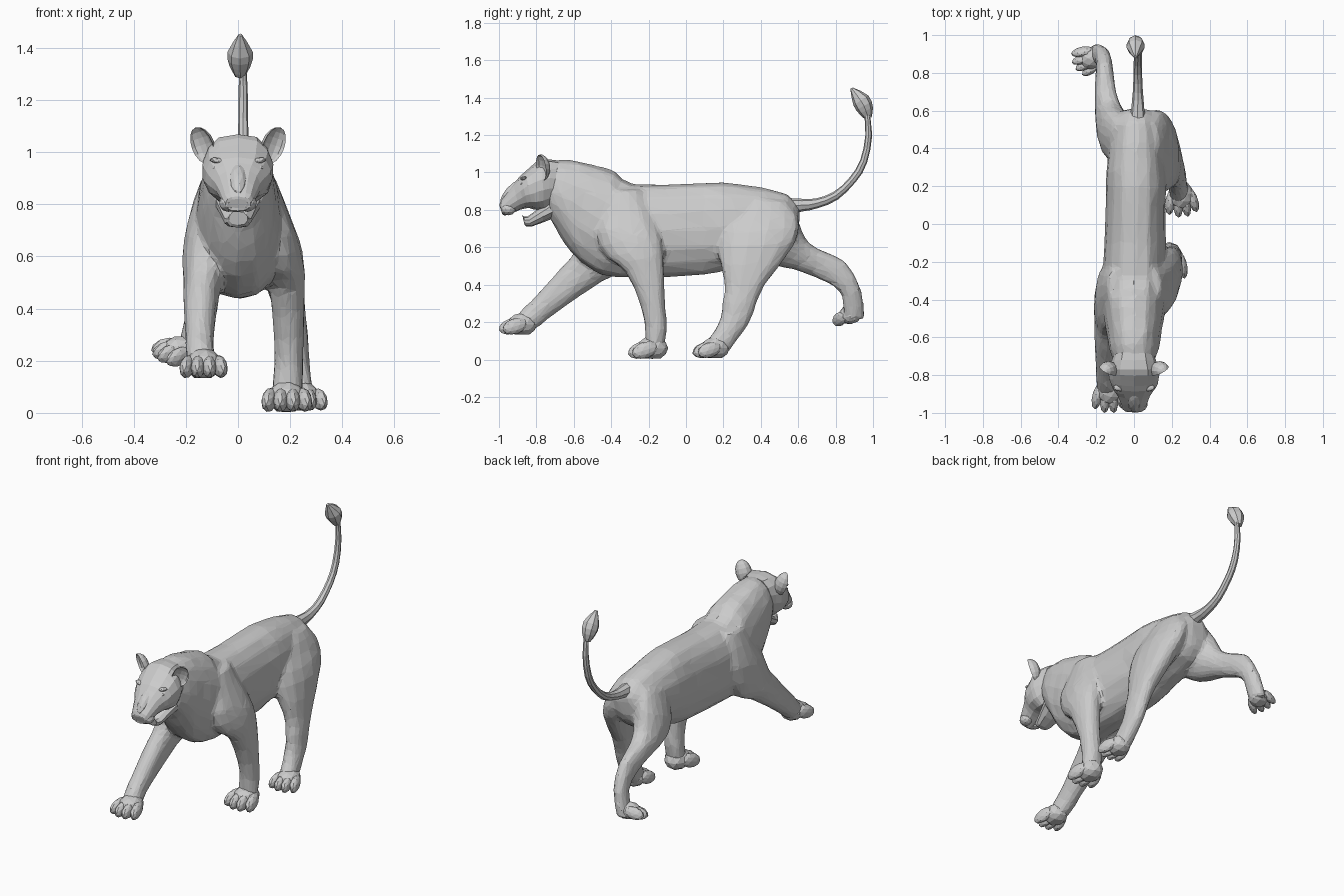
import bpy, bmesh, math, random
from mathutils import Matrix, Vector

random.seed(4)


def finish(bm, name):
    bmesh.ops.recalc_face_normals(bm, faces=bm.faces)
    me = bpy.data.meshes.new(name)
    bm.to_mesh(me)
    bm.free()
    ob = bpy.data.objects.new(name, me)
    bpy.context.collection.objects.link(ob)
    return ob


def refine(rings):
    # insert a Catmull-Rom ring between each pair
    out = []
    for i in range(len(rings) - 1):
        p0, p1, p2 = rings[max(i - 1, 0)], rings[i], rings[i + 1]
        p3 = rings[min(i + 2, len(rings) - 1)]
        out.append(p1)
        out.append(tuple((9 * (b + c) - a - d) / 16 for a, b, c, d in zip(p0, p1, p2, p3)))
    return out + [rings[-1]]


def loft(name, rings, sides=14, square=0.85, jitter=0.003):
    # ring = (edge y, edge z, opposite edge y, opposite edge z, centre x, half width)
    bm = bmesh.new()
    loops = []
    for ya, za, yb, zb, xc, w in refine(rings):
        loop = []
        for k in range(sides):
            t = 2 * math.pi * k / sides
            c, s = math.cos(t), math.sin(t)
            s = math.copysign(abs(s) ** square, s)
            j = [random.uniform(-jitter, jitter) for _ in range(3)]
            loop.append(bm.verts.new((xc + w * s + j[0],
                                      (ya + yb) / 2 + (ya - yb) / 2 * c + j[1],
                                      (za + zb) / 2 + (za - zb) / 2 * c + j[2])))
        loops.append(loop)
    for l0, l1 in zip(loops, loops[1:]):
        for k in range(sides):
            n = (k + 1) % sides
            bm.faces.new((l0[k], l0[n], l1[n], l1[k]))
    bm.faces.new(loops[0])
    bm.faces.new(loops[-1])
    return finish(bm, name)


def tube(name, path, x, sides=8):
    # path = (y, z, radius), turned into rings square to the path
    rings = []
    for i, (y, z, r) in enumerate(path):
        a, b = path[max(i - 1, 0)], path[min(i + 1, len(path) - 1)]
        t = Vector((b[0] - a[0], b[1] - a[1])).normalized()
        rings.append((y - t.y * r, z + t.x * r, y + t.y * r, z - t.x * r, x, r))
    return loft(name, rings, sides, 1, 0.001)


def blob(bm, loc, size, rot=None):
    m = Matrix.Translation(loc) @ (rot or Matrix()) @ Matrix.Diagonal((*size, 1))
    return bmesh.ops.create_icosphere(bm, subdivisions=2, radius=1, matrix=m)["verts"]


def paw(name, heel, yaw, roll, scale):
    bm = bmesh.new()
    blob(bm, (0, -0.065, 0.06), (0.072, 0.085, 0.065))
    tilt = Matrix.Rotation(0.3, 4, 'X')
    for k in (-1.5, -0.5, 0.5, 1.5):
        turn = tilt @ Matrix.Rotation(k * 0.13, 4, 'Z')
        blob(bm, (k * 0.044, -0.127 + 0.01 * k * k, 0.05), (0.029, 0.074, 0.044), turn)
    for v in bm.verts:
        v.co.z = max(v.co.z, 0.004)
    ob = finish(bm, name)
    ob.matrix_world = (Matrix.Translation(heel) @ Matrix.Rotation(math.radians(yaw), 4, 'Z')
                       @ Matrix.Rotation(math.radians(roll), 4, 'Y') @ Matrix.Scale(scale, 4))
    return ob


# torso and neck
torso = loft("body", [
    (-0.74, 1.06, -0.73, 0.76, 0, 0.105), (-0.64, 1.07, -0.69, 0.69, 0, 0.13),
    (-0.50, 1.045, -0.62, 0.575, 0, 0.15), (-0.38, 1.005, -0.50, 0.475, 0, 0.165),
    (-0.28, 0.94, -0.36, 0.435, 0, 0.168), (0.10, 0.945, 0.10, 0.45, 0.01, 0.158),
    (0.28, 0.94, 0.25, 0.495, 0.01, 0.158), (0.54, 0.885, 0.52, 0.57, 0.01, 0.12),
    (0.61, 0.80, 0.60, 0.68, 0.01, 0.06)], 16)

# front legs
leg_a = loft("right_front_leg", [
    (-0.43, 0.90, -0.24, 0.91, 0.085, 0.055), (-0.49, 0.68, -0.165, 0.74, 0.13, 0.09),
    (-0.42, 0.54, -0.125, 0.63, 0.165, 0.088), (-0.325, 0.47, -0.117, 0.50, 0.188, 0.07),
    (-0.24, 0.28, -0.108, 0.27, 0.195, 0.058), (-0.22, 0.18, -0.10, 0.16, 0.193, 0.058),
    (-0.22, 0.10, -0.12, 0.05, 0.188, 0.06)])
leg_b = loft("left_front_leg", [
    (-0.43, 0.90, -0.24, 0.91, -0.085, 0.055), (-0.56, 0.67, -0.20, 0.70, -0.12, 0.086),
    (-0.605, 0.565, -0.30, 0.495, -0.13, 0.082), (-0.665, 0.495, -0.45, 0.415, -0.14, 0.069),
    (-0.80, 0.345, -0.70, 0.245, -0.148, 0.056), (-0.86, 0.285, -0.78, 0.18, -0.145, 0.055),
    (-0.91, 0.23, -0.83, 0.15, -0.138, 0.058)])

# hind legs
leg_c = loft("right_hind_leg", [
    (0.32, 0.86, 0.54, 0.85, 0.07, 0.06), (0.20, 0.73, 0.605, 0.76, 0.105, 0.083),
    (0.165, 0.61, 0.585, 0.62, 0.145, 0.09), (0.205, 0.40, 0.425, 0.40, 0.20, 0.061),
    (0.195, 0.31, 0.38, 0.30, 0.215, 0.053), (0.175, 0.20, 0.33, 0.18, 0.225, 0.05),
    (0.11, 0.10, 0.22, 0.03, 0.24, 0.052)])
leg_d = loft("left_hind_leg", [
    (0.54, 0.85, 0.30, 0.76, -0.055, 0.07), (0.605, 0.74, 0.33, 0.60, -0.095, 0.09),
    (0.645, 0.64, 0.42, 0.515, -0.12, 0.083), (0.725, 0.585, 0.58, 0.48, -0.148, 0.063),
    (0.855, 0.52, 0.735, 0.42, -0.155, 0.048), (0.94, 0.37, 0.83, 0.35, -0.165, 0.042),
    (0.955, 0.22, 0.84, 0.20, -0.20, 0.042)])

# fuse torso and legs into one faceted skin
bpy.ops.object.select_all(action='DESELECT')
for ob in (torso, leg_a, leg_b, leg_c, leg_d):
    ob.select_set(True)
bpy.context.view_layer.objects.active = torso
bpy.ops.object.join()
mod = torso.modifiers.new("fuse", 'REMESH')
mod.mode = 'VOXEL'
mod.voxel_size = 0.013
mod = torso.modifiers.new("soften", 'SMOOTH')
mod.factor = 0.5
mod.iterations = 8
mod = torso.modifiers.new("facets", 'DECIMATE')
mod.ratio = 0.07

# head and lower jaw
loft("head", [
    (-0.68, 1.065, -0.72, 0.82, 0, 0.11), (-0.77, 1.07, -0.76, 0.80, 0, 0.135),
    (-0.83, 1.03, -0.80, 0.80, 0, 0.133), (-0.885, 0.98, -0.84, 0.81, 0, 0.117),
    (-0.925, 0.935, -0.885, 0.80, 0, 0.086), (-0.99, 0.85, -0.968, 0.77, 0, 0.058),
    (-0.995, 0.82, -0.982, 0.785, 0, 0.042)], 14, 0.75, 0.002)
loft("lower_jaw", [
    (-0.72, 0.86, -0.70, 0.76, 0, 0.09), (-0.845, 0.765, -0.825, 0.71, 0, 0.052),
    (-0.875, 0.772, -0.862, 0.72, 0, 0.038)], 10, 0.8, 0.002)

# nose bridge, whisker pads, eyes and brows
bm = bmesh.new()
blob(bm, (0, -0.935, 0.895), (0.034, 0.085, 0.03), Matrix.Rotation(0.85, 4, 'X'))
finish(bm, "nose_bridge")
for name, loc, size, turn in (
        ("whisker_pads", (0.036, -0.95, 0.805), (0.037, 0.042, 0.034), 0),
        ("eyes", (0.078, -0.878, 0.938), (0.02, 0.012, 0.01), 0.2),
        ("brows", (0.074, -0.866, 0.966), (0.036, 0.02, 0.012), 0.2)):
    bm = bmesh.new()
    for s in (-1, 1):
        blob(bm, (s * loc[0], loc[1], loc[2]), size, Matrix.Rotation(-s * turn, 4, 'Y'))
    finish(bm, name)

# cupped ears
for s, side in ((-1, "left"), (1, "right")):
    bm = bmesh.new()
    bmesh.ops.create_uvsphere(bm, u_segments=12, v_segments=8, radius=1)
    for v in bm.verts:
        if v.co.y < 0:
            v.co.y *= -0.55
    m = (Matrix.Translation((s * 0.138, -0.775, 1.025)) @ Matrix.Rotation(s * 0.6, 4, 'Z')
         @ Matrix.Rotation(s * 0.25, 4, 'Y') @ Matrix.Rotation(0.25, 4, 'X')
         @ Matrix.Diagonal((0.048, 0.05, 0.074, 1)))
    bmesh.ops.transform(bm, matrix=m, verts=bm.verts)
    finish(bm, side + "_ear")

# paws
paw("right_front_paw", (0.187, -0.115, 0), 0, 0, 1.0)
paw("left_front_paw", (-0.132, -0.815, 0.13), 0, 0, 0.95)
paw("right_hind_paw", (0.242, 0.215, 0.005), 6, 0, 0.92)
paw("left_hind_paw", (-0.18, 0.92, 0.195), -62, 20, 0.83)

# tail and its tuft
tube("tail", [(0.54, 0.82, 0.045), (0.62, 0.825, 0.034), (0.70, 0.835, 0.027), (0.80, 0.875, 0.023),
              (0.89, 0.96, 0.021), (0.95, 1.06, 0.02), (0.977, 1.2, 0.018), (0.965, 1.33, 0.014)], 0.02)
tube("tail_tuft", [(0.975, 1.29, 0.018), (0.962, 1.33, 0.04), (0.935, 1.385, 0.048),
                   (0.885, 1.45, 0.008)], 0.008)
